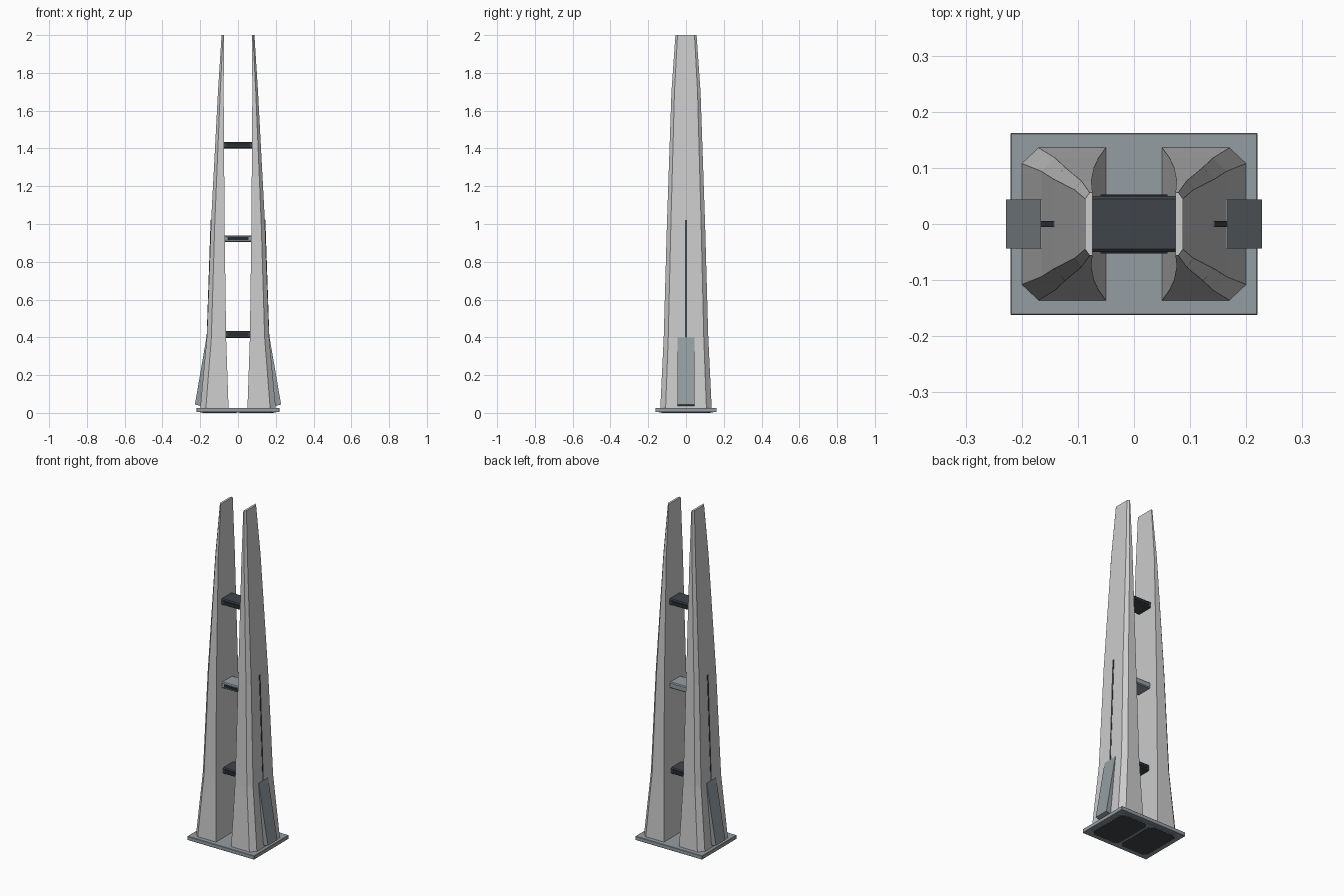
import bpy, bmesh

if "Cube" in bpy.data.objects:
    bpy.data.objects.remove(bpy.data.objects["Cube"])

def material(name, rgb):
    m = bpy.data.materials.new(name)
    m.diffuse_color = (*rgb, 1)
    m.use_nodes = True
    m.node_tree.nodes["Principled BSDF"].inputs["Base Color"].default_value = m.diffuse_color
    return m

STEEL = material("steel", (0.30, 0.34, 0.36))
DARK = material("dark", (0.05, 0.06, 0.07))
BLACK = material("black", (0.02, 0.025, 0.03))

def loft(name, rings, mat=None, mirror=False):
    """Closed solid through equally sized rings of 3D points."""
    bm = bmesh.new()
    loops = [[bm.verts.new(p) for p in r] for r in rings]
    for a, b in zip(loops, loops[1:]):
        for i in range(len(a)):
            j = (i + 1) % len(a)
            bm.faces.new((a[i], a[j], b[j], b[i]))
    bm.faces.new(loops[0][::-1])
    bm.faces.new(loops[-1])
    bmesh.ops.recalc_face_normals(bm, faces=bm.faces)
    me = bpy.data.meshes.new(name)
    bm.to_mesh(me)
    bm.free()
    ob = bpy.data.objects.new(name, me)
    bpy.context.collection.objects.link(ob)
    if mat:
        me.materials.append(mat)
    if mirror:
        ob.modifiers.new("mirror", 'MIRROR').use_mirror_merge = False
    return ob

def box(name, x, y, z, mat=None, bevel=0):
    ob = loft(name, [[(x[0], y[0], h), (x[1], y[0], h), (x[1], y[1], h), (x[0], y[1], h)] for h in z], mat)
    if bevel:
        b = ob.modifiers.new("bevel", 'BEVEL')
        b.width, b.segments = bevel, 1
    return ob

def side_plate(name, profile, half_y, mat):
    """Extrude an xz profile across y, mirrored to both towers."""
    return loft(name, [[(x, y, z) for x, z in profile] for y in (-half_y, half_y)], mat, True)

# base plate with an underside of two dark pads in a light frame
box("base_plate", (-0.22, 0.22), (-0.1625, 0.1625), (0.004, 0.027), STEEL, 0.002)

def octagon(x0, x1, y, c, z):
    return [(x0 + c, -y, z), (x1 - c, -y, z), (x1, -y + c, z), (x1, y - c, z),
            (x1 - c, y, z), (x0 + c, y, z), (x0, y - c, z), (x0, -y + c, z)]

loft("base_frame", [octagon(-0.2, 0.2, 0.142, 0.03, z) for z in (0.001, 0.006)], STEEL)
loft("base_pad", [octagon(0.007, 0.188, 0.13, 0.02, z) for z in (0, 0.006)], DARK, True)

# tapering twin towers: z, inner x, chamfer x, outer x, half depth, chamfer depth
sections = [(0.025, 0.050, 0.170, 0.200, 0.136, 0.108),
            (0.4, 0.063, 0.141, 0.165, 0.118, 0.094),
            (1.0, 0.071, 0.123, 0.143, 0.101, 0.080),
            (1.7, 0.076, 0.094, 0.106, 0.077, 0.061),
            (2.0, 0.074, 0.079, 0.087, 0.056, 0.045)]
loft("tower", [[(xi, -y, z), (xc, -y, z), (xo, -yc, z), (xo, yc, z), (xc, y, z), (xi, y, z)]
               for z, xi, xc, xo, y, yc in sections], None, True)

# slanted buttresses and thin ribs on the outer faces
side_plate("buttress", [(0.142, 0.395), (0.167, 0.4), (0.228, 0.045), (0.2, 0.037)], 0.044, STEEL)
side_plate("rib", [(0.15, 0.4), (0.166, 0.4), (0.145, 1.02), (0.132, 1.02)], 0.005, DARK)

# cross bridges with slot inserts
for i, (z, mat) in enumerate([(0.415, DARK), (0.922, STEEL), (1.417, DARK)]):
    w = 0.07 + 0.005 * i
    box(f"bridge_{i}", (-w - 0.006, w + 0.006), (-0.05, 0.05), (z - 0.018, z + 0.018), mat, 0.005)
    s = 0.052 + 0.004 * i
    box(f"bridge_front_slot_{i}", (-s, s), (-0.0525, -0.045), (z - 0.008, z + 0.008), BLACK)
    if mat is DARK:
        box(f"bridge_back_slot_{i}", (-s, s), (0.045, 0.0525), (z - 0.008, z + 0.008), BLACK)
